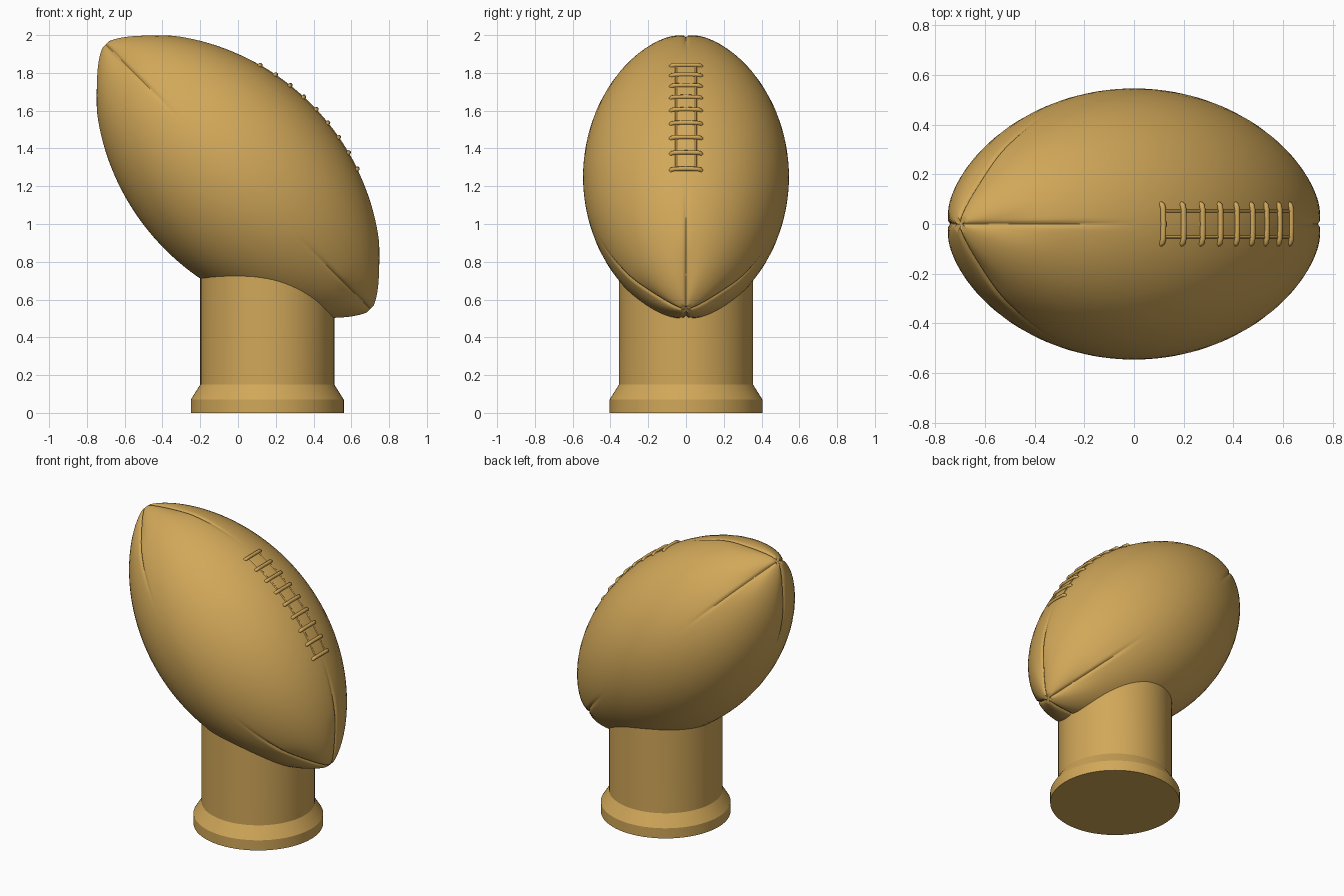
import bpy, bmesh, math
from mathutils import Vector

if "Cube" in bpy.data.objects:
    bpy.data.objects.remove(bpy.data.objects["Cube"])

bronze = bpy.data.materials.new("bronze gold")
bronze.diffuse_color = (0.64, 0.39, 0.10, 1)
bronze.use_nodes = True
bronze.node_tree.nodes["Principled BSDF"].inputs["Base Color"].default_value = bronze.diffuse_color

CENTRE = Vector((0, 0, 1.25))
AXIS = Vector((-1, 0, 1)).normalized()
UP = Vector((1, 0, 1)).normalized()
SIDE = Vector((0, 1, 0))
HALF = 0.998


def place(t, up, side):
    """Point given along the tilted ball axis, toward the laces, and sideways."""
    return CENTRE + AXIS * t + UP * up + SIDE * side


def radius(t):
    return 0.545 * max(0, 1 - (t / HALF) ** 2) ** 0.71


def ramp(v, lo, hi):
    k = min(1, max(0, (v - lo) / (hi - lo)))
    return k * k * (3 - 2 * k)


def finish(bm, name, angle):
    bmesh.ops.recalc_face_normals(bm, faces=bm.faces)
    me = bpy.data.meshes.new(name)
    bm.to_mesh(me)
    bm.free()
    ob = bpy.data.objects.new(name, me)
    bpy.context.collection.objects.link(ob)
    me.materials.append(bronze)
    smooth(ob, angle)
    return ob


def smooth(ob, angle):
    bpy.ops.object.select_all(action='DESELECT')
    ob.select_set(True)
    bpy.context.view_layer.objects.active = ob
    bpy.ops.object.shade_smooth_by_angle(angle=math.radians(angle))


def bridge(bm, a, b):
    for i in range(len(a)):
        j = (i + 1) % len(a)
        bm.faces.new((a[i], a[j], b[j], b[i]))


# Ball: revolved profile with four seams pressed in toward the tips
half_steps = [0, 1, 2.2, 4, 7, 12, 18, 25, 32, 39, 45]
quadrant = [-a for a in half_steps[:0:-1]] + half_steps[:-1]
bm = bmesh.new()
rings = []
N = 72
for i in range(1, N):
    t = HALF * math.sin(math.pi * (i / N - 0.5))
    if abs(t) > 0.993:
        continue
    r0 = radius(t)
    ring = []
    for q in range(4):
        for off in quadrant:
            w = r0 * math.radians(off)
            r = r0 - 0.013 * ramp(abs(t), 0.4, 0.85) * math.exp(-(w / 0.008) ** 2)
            r -= 0.12 * r0 * ramp(abs(t), 0.75, 0.97) * math.exp(-(off / 14) ** 2)
            ang = math.radians(q * 90 + off)
            ring.append(bm.verts.new(place(t, r * math.cos(ang), r * math.sin(ang))))
    rings.append(ring)
for a, b in zip(rings, rings[1:]):
    bridge(bm, a, b)
for ring, tip in ((rings[0], -0.977), (rings[-1], 0.977)):
    pole = bm.verts.new(place(tip, 0, 0))
    for i in range(len(ring)):
        bm.faces.new((ring[i], ring[(i + 1) % len(ring)], pole))
finish(bm, "ball", 50)

# Stand: flared foot and column, its slanted top hidden inside the ball
SEG = 72
bm = bmesh.new()
rings = []
for rad, z in ((0.405, 0), (0.405, 0.07), (0.355, 0.15), (0.355, None)):
    ring = []
    for i in range(SEG):
        a = 2 * math.pi * i / SEG
        x = 0.155 + rad * math.cos(a)
        ring.append(bm.verts.new((x, rad * math.sin(a), 1.2 - x if z is None else z)))
    rings.append(ring)
for a, b in zip(rings, rings[1:]):
    bridge(bm, a, b)
bm.faces.new(rings[0])
bm.faces.new(rings[-1])
finish(bm, "stand", 25)


# Laces: nine cross stitches joined by two thin cords
def cords(name, paths, thick):
    cu = bpy.data.curves.new(name, 'CURVE')
    cu.dimensions = '3D'
    cu.bevel_depth = thick
    cu.bevel_resolution = 2
    cu.use_fill_caps = True
    for pts in paths:
        sp = cu.splines.new('POLY')
        sp.points.add(len(pts) - 1)
        for p, co in zip(sp.points, pts):
            p.co = (*co, 1)
    cu.materials.append(bronze)
    ob = bpy.data.objects.new(name, cu)
    bpy.context.collection.objects.link(ob)
    bpy.ops.object.select_all(action='DESELECT')
    ob.select_set(True)
    bpy.context.view_layer.objects.active = ob
    bpy.ops.object.convert(target='MESH')
    smooth(bpy.context.object, 50)


def on_ball(t, side, lift):
    return place(t, math.sqrt(radius(t) ** 2 - side ** 2) + lift, side)


stitch_t = [0.335 - 0.094 * i for i in range(9)]
profile = ((-0.08, -0.008), (-0.074, 0.002), (-0.06, 0.004), (-0.03, 0.002), (0, 0.002),
           (0.03, 0.002), (0.06, 0.004), (0.074, 0.002), (0.08, -0.008))
cords("cross_stitches", [[on_ball(t, s, h) for s, h in profile] for t in stitch_t], 0.012)
cords("lace_cords", [[on_ball(0.335 - 0.752 * k / 24, s, -0.002) for k in range(25)]
                     for s in (-0.052, 0.052)], 0.006)
